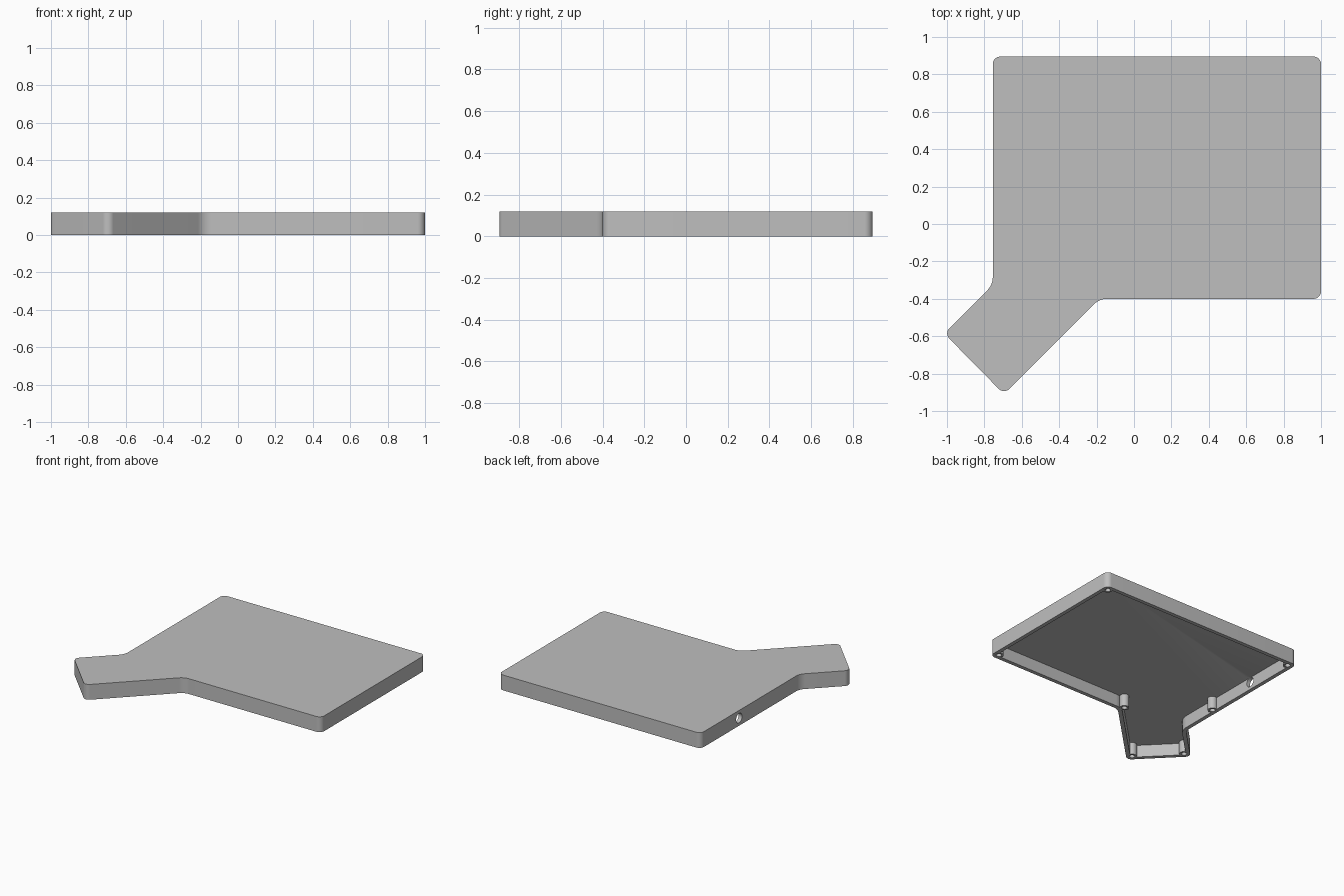
import bpy, bmesh, math
from mathutils import Vector, Matrix

if "Cube" in bpy.data.objects:
    bpy.data.objects.remove(bpy.data.objects["Cube"], do_unlink=True)

HEIGHT, ROOF, WALL = 0.12, 0.025, 0.03
FILLET, NECK = 0.04, 0.1

grey = bpy.data.materials.new("plain grey")
grey.use_nodes = True
grey.diffuse_color = (0.52, 0.52, 0.52, 1)
grey.node_tree.nodes["Principled BSDF"].inputs["Base Color"].default_value = grey.diffuse_color

# Sharp outline, counter-clockwise: square body with a diagonal arm
CORNERS = [Vector(p) for p in (
    (1, -0.4), (1, 0.895), (-0.755, 0.895), (-0.755, -0.325),
    (-1.015, -0.585), (-0.695, -0.91), (-0.185, -0.4))]


def rounded_outline(inset):
    """Outline moved inwards by inset, with every corner filleted."""
    pts = []
    n = len(CORNERS)
    for i, c in enumerate(CORNERS):
        a = (c - CORNERS[i - 1]).normalized()
        b = (CORNERS[(i + 1) % n] - c).normalized()
        turn = a.angle_signed(b) * -1          # positive on convex corners
        side = 1 if turn > 0 else -1
        base = FILLET if side > 0 else NECK
        na, nb = Vector((-a.y, a.x)), Vector((-b.y, b.x))
        mid = (na + nb).normalized()
        centre = c + mid * side * base / math.cos(turn / 2)
        radius = base - side * inset
        start = math.atan2(-side * na.y, -side * na.x)
        for k in range(13):
            t = start + turn * k / 12
            pts.append(centre + radius * Vector((math.cos(t), math.sin(t))))
    return pts


def make_object(name, bm):
    bmesh.ops.recalc_face_normals(bm, faces=bm.faces)
    mesh = bpy.data.meshes.new(name)
    bm.to_mesh(mesh)
    bm.free()
    mesh.materials.append(grey)
    obj = bpy.data.objects.new(name, mesh)
    bpy.context.collection.objects.link(obj)
    return obj


def prism(name, outline, z0, z1):
    bm = bmesh.new()
    face = bm.faces.new([bm.verts.new((p.x, p.y, z0)) for p in outline])
    top = bmesh.ops.extrude_face_region(bm, geom=[face])["geom"]
    bmesh.ops.translate(bm, vec=(0, 0, z1 - z0),
                        verts=[v for v in top if isinstance(v, bmesh.types.BMVert)])
    return make_object(name, bm)


def cylinders(name, centres, radius, z0, z1):
    bm = bmesh.new()
    for x, y in centres:
        bmesh.ops.create_cone(bm, cap_ends=True, segments=32, radius1=radius, radius2=radius,
                              depth=z1 - z0, matrix=Matrix.Translation((x, y, (z0 + z1) / 2)))
    return make_object(name, bm)


def combine(target, tool, operation):
    tool.hide_render = True
    mod = target.modifiers.new(tool.name, "BOOLEAN")
    mod.object, mod.operation, mod.solver = tool, operation, "EXACT"
    bpy.context.view_layer.objects.active = target
    bpy.ops.object.modifier_apply(modifier=mod.name)
    bpy.data.objects.remove(tool, do_unlink=True)


# Hollow cover, open underneath
cover = prism("cover", rounded_outline(0), 0, HEIGHT)
combine(cover, prism("cavity", rounded_outline(WALL), -0.05, HEIGHT - ROOF), "DIFFERENCE")

# Screw posts in the corners and along the walls
inset = 0.044
posts = [(1 - inset, -0.4 + inset), (1 - inset, 0.895 - inset), (-0.755 + inset, 0.895 - inset),
         (-0.755 + inset, 0.02), (-0.21, -0.4 + inset),
         (-0.955, -0.585), (-0.695, -0.85)]
combine(cover, cylinders("screw_posts", posts, 0.034, 0, HEIGHT - ROOF / 2), "UNION")
combine(cover, cylinders("screw_holes", posts, 0.02, -0.05, HEIGHT - ROOF), "DIFFERENCE")

# Round cable port through the side wall
port = cylinders("cable_port", [(0, 0)], 0.037, -0.05, 0.05)
port.matrix_world = Matrix.Translation((-0.755, 0.42, HEIGHT / 2)) @ Matrix.Rotation(math.pi / 2, 4, "Y")
bpy.context.view_layer.update()
combine(cover, port, "DIFFERENCE")

bpy.ops.object.select_all(action="DESELECT")
cover.select_set(True)
bpy.context.view_layer.objects.active = cover
bpy.ops.object.shade_smooth_by_angle(angle=math.radians(30))
